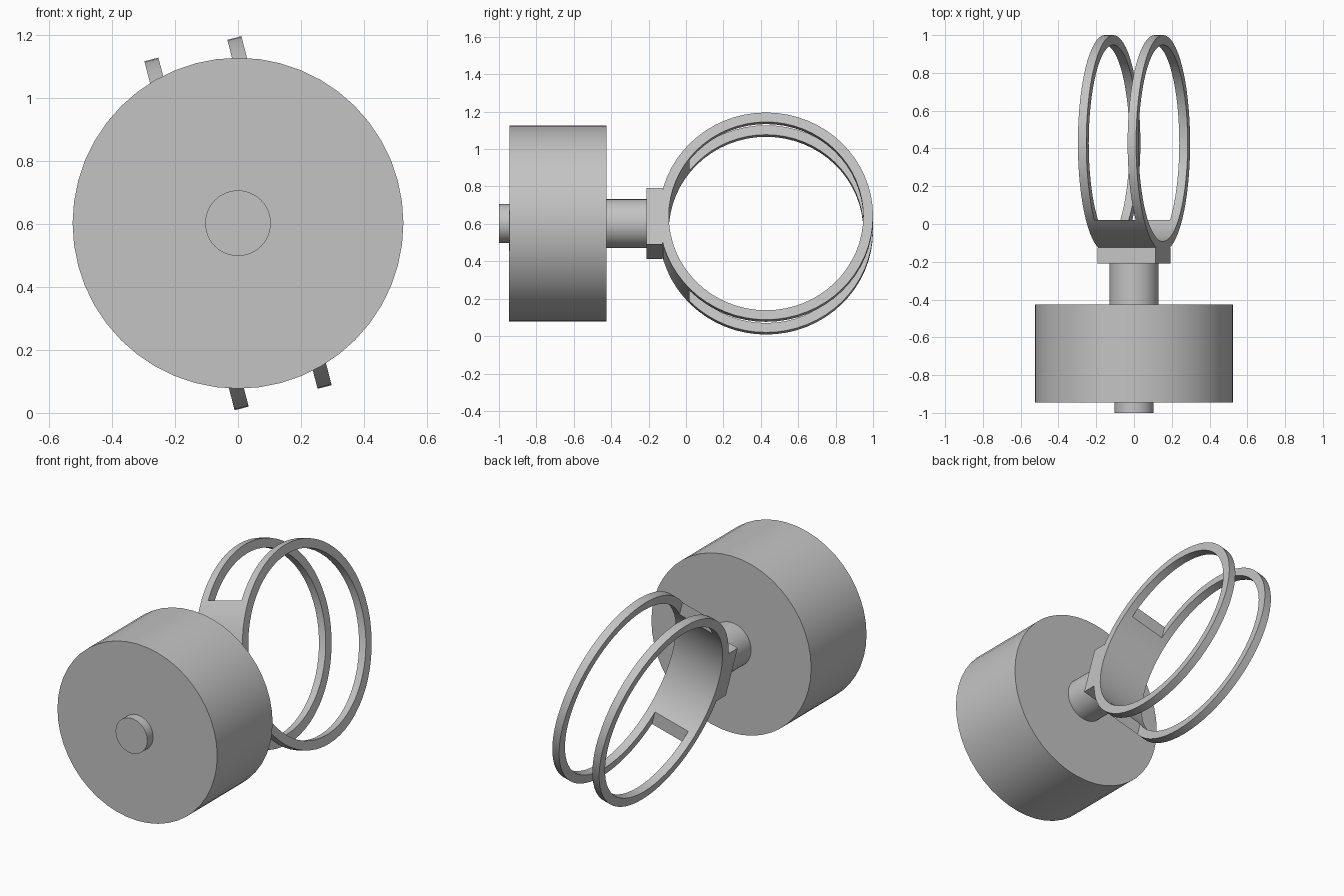
import bpy, bmesh
from math import radians, pi
from mathutils import Matrix, Vector

cube = bpy.data.objects.get("Cube")
if cube:
    bpy.data.objects.remove(cube)

AXIS_Z = 0.602          # height of the shared shaft axis
TILT = radians(-14.5)   # roll of the clamp about the shaft
RING_Y = 0.428          # ring centre
RING_OUT, RING_IN = 0.572, 0.52
CLAMP_W, RIM_W = 0.318, 0.046

grey = bpy.data.materials.new("light grey")
grey.use_nodes = True
grey.diffuse_color = (0.55, 0.55, 0.55, 1)
grey.node_tree.nodes["Principled BSDF"].inputs["Base Color"].default_value = (0.55, 0.55, 0.55, 1)


def finish(name, bm):
    bmesh.ops.recalc_face_normals(bm, faces=bm.faces)
    mesh = bpy.data.meshes.new(name)
    bm.to_mesh(mesh)
    bm.free()
    mesh.materials.append(grey)
    ob = bpy.data.objects.new(name, mesh)
    bpy.context.collection.objects.link(ob)
    return ob


def smooth(ob):
    bpy.ops.object.select_all(action='DESELECT')
    ob.select_set(True)
    bpy.context.view_layer.objects.active = ob
    bpy.ops.object.shade_smooth_by_angle(angle=radians(30))


def drum(name, radius, y0, y1):
    """Cylinder along y between y0 and y1."""
    bm = bmesh.new()
    place = Matrix.Translation((0, (y0 + y1) / 2, AXIS_Z)) @ Matrix.Rotation(pi / 2, 4, 'X')
    bmesh.ops.create_cone(bm, cap_ends=True, segments=48, radius1=radius,
                          radius2=radius, depth=y1 - y0, matrix=place)
    ob = finish(name, bm)
    smooth(ob)
    return ob


def tilted_box(name, width, y0, y1, height):
    bm = bmesh.new()
    size = Matrix.Diagonal((width, y1 - y0, height, 1))
    place = Matrix.Translation((0, (y0 + y1) / 2, AXIS_Z)) @ Matrix.Rotation(TILT, 4, 'Y')
    bmesh.ops.create_cube(bm, size=1, matrix=place @ size)
    return finish(name, bm)


# Weight, its end stub and the neck
drum("front_stub", 0.104, -1.0, -0.94)
drum("main_drum", 0.525, -0.945, -0.425)
drum("neck", 0.13, -0.43, -0.205)

# Square mounting plate
tilted_box("mounting_plate", CLAMP_W, -0.21, -0.125, 0.312)

# Clamp sleeve: a rectangular section spun around its own cross axis
bm = bmesh.new()
h = CLAMP_W / 2
section = [bm.verts.new((x, r, 0)) for x, r in
           ((-h, RING_IN), (h, RING_IN), (h, RING_OUT), (-h, RING_OUT))]
edges = [bm.edges.new((section[i], section[(i + 1) % 4])) for i in range(4)]
bmesh.ops.spin(bm, geom=section + edges, cent=(0, 0, 0), axis=(1, 0, 0),
               angle=2 * pi, steps=64)
bmesh.ops.remove_doubles(bm, verts=bm.verts, dist=1e-4)
bm.transform(Matrix.Translation((0, RING_Y, AXIS_Z)) @ Matrix.Rotation(TILT, 4, 'Y'))
clamp = finish("clamp_rings", bm)

# Open the sleeve behind the saddle, leaving two thin rings
cutter = tilted_box("window_cutter", CLAMP_W - 2 * RIM_W, 0.02, 1.2, 2)
cutter.hide_render = True
cut = clamp.modifiers.new("window", 'BOOLEAN')
cut.operation = 'DIFFERENCE'
cut.solver = 'EXACT'
cut.object = cutter
bpy.context.view_layer.objects.active = clamp
bpy.ops.object.select_all(action='DESELECT')
clamp.select_set(True)
bpy.ops.object.modifier_apply(modifier=cut.name)
bpy.data.objects.remove(cutter)
smooth(clamp)
